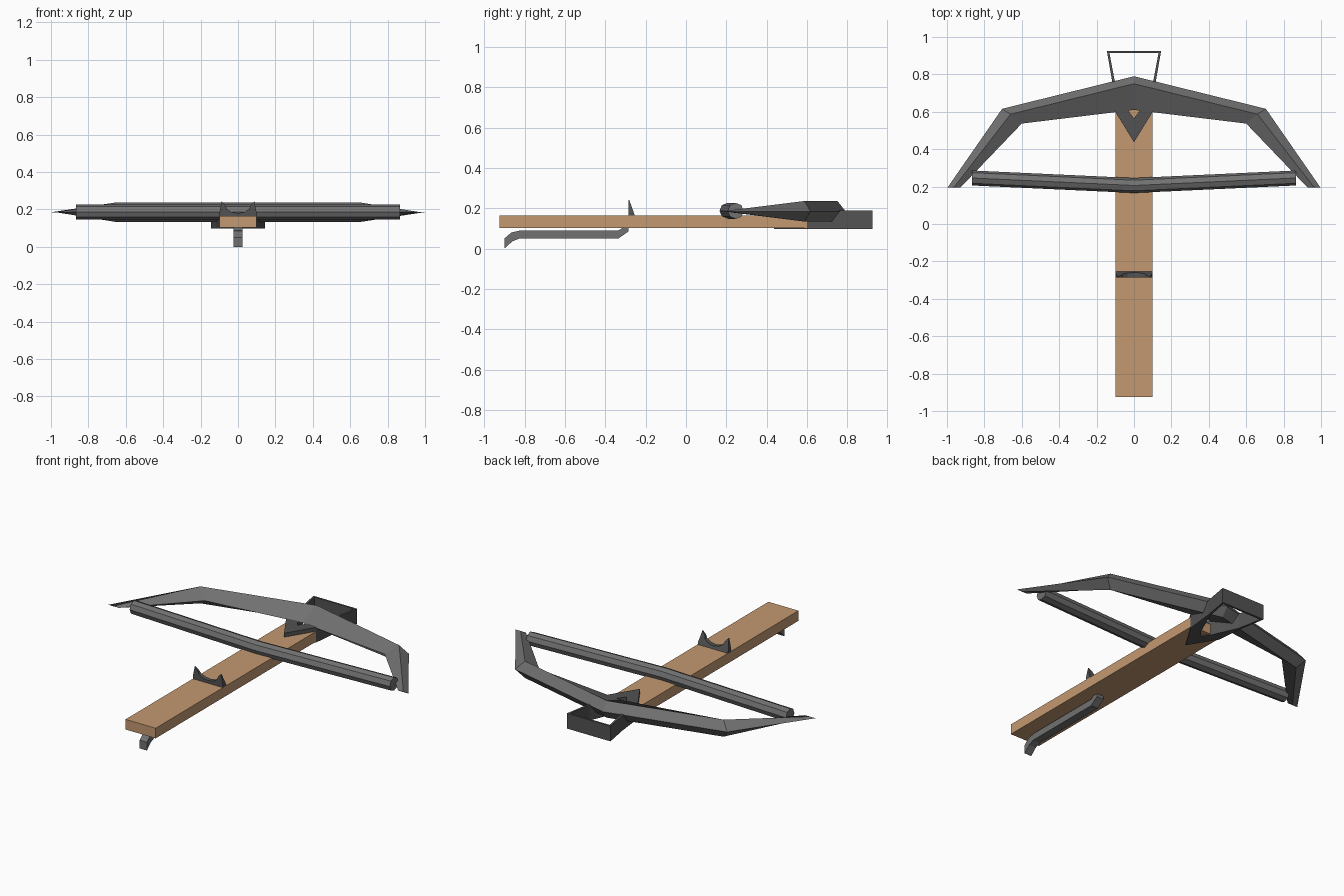
import bpy, math

if "Cube" in bpy.data.objects:
    bpy.data.objects.remove(bpy.data.objects["Cube"])


def material(name, rgb):
    m = bpy.data.materials.new(name)
    m.diffuse_color = (*rgb, 1)
    m.use_nodes = True
    m.node_tree.nodes["Principled BSDF"].inputs["Base Color"].default_value = m.diffuse_color
    return m


WOOD = material("tan wood", (0.55, 0.32, 0.165))
STEEL = material("grey steel", (0.165, 0.165, 0.165))
DARK = material("dark iron", (0.085, 0.085, 0.085))


def make(name, verts, faces, mat):
    me = bpy.data.meshes.new(name)
    me.from_pydata(verts, [], faces)
    me.materials.append(mat)
    ob = bpy.data.objects.new(name, me)
    bpy.context.collection.objects.link(ob)
    # consistent outward normals
    import bmesh
    bm = bmesh.new()
    bm.from_mesh(me)
    bmesh.ops.recalc_face_normals(bm, faces=bm.faces)
    bm.to_mesh(me)
    bm.free()
    return ob


def loft(name, rings, mat, closed=False):
    """Skin equal-sized rings of points; cap the ends unless closed."""
    n, k = len(rings[0]), len(rings)
    verts = [p for r in rings for p in r]
    faces = []
    for i in range(k if closed else k - 1):
        j = (i + 1) % k
        for a in range(n):
            b = (a + 1) % n
            faces.append((i * n + a, i * n + b, j * n + b, j * n + a))
    if not closed:
        faces += [tuple(range(n)), tuple(range((k - 1) * n, k * n))]
    return make(name, verts, faces, mat)


# wooden stock
loft("stock", [[(x, y, z) for x, z in ((-.1, .103), (.1, .103), (.1, .164), (-.1, .164))]
               for y in (-.925, .61)], WOOD)

# bow limbs: diamond section (outer, ridge, inner) and ridge half height
MID = 0.185
half = [((0, .79), (0, .75), (0, .61), .051),
        ((.705, .616), (.66, .587), (.6, .537), .051),
        ((.997, .195), (.962, .197), (.928, .195), .002)]


def limb_ring(s, side):
    o, r, i, h = s
    return [(side * o[0], o[1], MID), (side * r[0], r[1], MID + h),
            (side * i[0], i[1], MID), (side * r[0], r[1], MID - h)]


loft("bow_limbs", [limb_ring(s, -1) for s in reversed(half)] +
     [limb_ring(s, 1) for s in half[1:]], STEEL)

# thick eight-sided bowstring, bent slightly at the middle
loft("bowstring", [[(x, y + .04 * math.cos(a * math.pi / 4), .187 + .04 * math.sin(a * math.pi / 4))
                    for a in range(8)] for x, y in ((-.865, .246), (0, .206), (.865, .246))], STEEL)

# stirrup and V-shaped socket: one tall band (outer and inner plan points)
band = [((0, .437), (0, .565)), ((.1, .6), (.035, .612)), ((.118, .77), (.104, .77)),
        ((.145, .925), (.131, .913))]
path = band + [((-o[0], o[1]), (-i[0], i[1])) for o, i in reversed(band[1:])]
loft("stirrup", [[(*o, .097), (*o, .188), (*i, .188), (*i, .097)] for o, i in path],
     DARK, closed=True)

# U-shaped rear notch, thinning toward the prong tips
outer_z = [(.1, .16), (.1, .18), (.087, .242)]
cup = [(.068 * math.cos(a * math.pi / 6), .222 - .042 * math.sin(a * math.pi / 6)) for a in range(7)]
prof = outer_z + cup + [(-x, z) for x, z in reversed(outer_z)]
loft("string_catch", [[(x, -.286, z) for x, z in prof],
                      [(x, -.252 - (z - .16) * .36, z) for x, z in prof]], DARK)

# long trigger lever beneath the stock
lever = [(-.9, .05), (-.865, .08), (-.82, .09), (-.335, .09), (-.31, .106), (-.285, .106),
         (-.285, .085), (-.335, .05), (-.825, .05), (-.86, .036), (-.9, 0)]
loft("trigger_lever", [[(x, y, z) for y, z in lever] for x in (-.024, .024)], STEEL)
